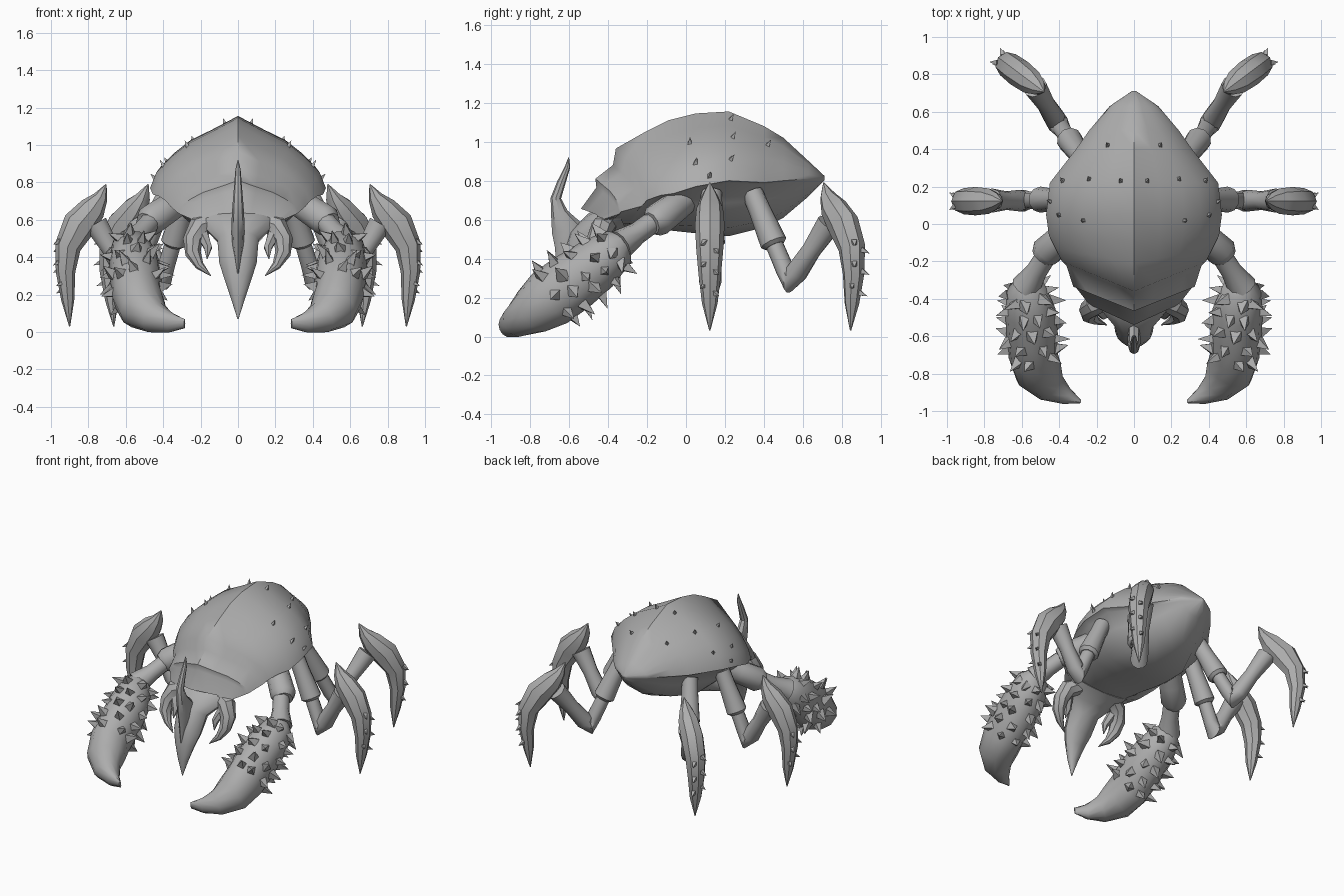
import bpy, bmesh, math, random
from mathutils import Vector
from mathutils.bvhtree import BVHTree

if "Cube" in bpy.data.objects:
    bpy.data.objects.remove(bpy.data.objects["Cube"])

random.seed(4)
GREY = bpy.data.materials.new("chitin grey")
GREY.diffuse_color = (0.42, 0.42, 0.42, 1)
GREY.use_nodes = True
GREY.node_tree.nodes["Principled BSDF"].inputs["Base Color"].default_value = GREY.diffuse_color


def finish(name, bm, mirror=False, angle=38):
    bmesh.ops.remove_doubles(bm, verts=bm.verts, dist=0.0005)
    bmesh.ops.recalc_face_normals(bm, faces=bm.faces)
    me = bpy.data.meshes.new(name)
    bm.to_mesh(me)
    bm.free()
    me.materials.append(GREY)
    ob = bpy.data.objects.new(name, me)
    bpy.context.collection.objects.link(ob)
    if mirror:
        ob.modifiers.new("Mirror", "MIRROR").use_mirror_merge = False
    bpy.ops.object.select_all(action='DESELECT')
    ob.select_set(True)
    bpy.context.view_layer.objects.active = ob
    bpy.ops.object.shade_smooth_by_angle(angle=math.radians(angle))
    return ob


def loft(bm, rings):
    vs = [[bm.verts.new(p) for p in r] for r in rings]
    n = len(rings[0])
    for a, b in zip(vs, vs[1:]):
        for i in range(n):
            j = (i + 1) % n
            bm.faces.new((a[i], a[j], b[j], b[i]))
    bm.faces.new(vs[0])
    bm.faces.new(vs[-1])


def frames(pts, side):
    """Cross-section axes along a path; the first radius lies along 'side'."""
    ps = [Vector(p[:3]) for p in pts]
    out = []
    for i, p in enumerate(ps):
        t = (ps[min(i + 1, len(ps) - 1)] - ps[max(i - 1, 0)]).normalized()
        u = (Vector(side) - t * t.dot(Vector(side))).normalized()
        out.append((p, u * pts[i][3], t.cross(u) * pts[i][-1]))
    return out


def tube(bm, pts, side=(0, 1, 0), n=10):
    fr = frames(pts, side)
    ang = [2 * math.pi * k / n for k in range(n)]
    loft(bm, [[p + u * math.cos(a) + v * math.sin(a) for a in ang] for p, u, v in fr])
    return fr


def spike(bm, base, direction, length, r, n=4):
    d = Vector(direction).normalized()
    b = Vector(base) - d * 0.012
    u = d.orthogonal().normalized()
    w = d.cross(u)
    ring = [bm.verts.new(b + (u * math.cos(k * 2 * math.pi / n)
                              + w * math.sin(k * 2 * math.pi / n)) * r) for k in range(n)]
    tip = bm.verts.new(b + d * (length + 0.012))
    for i in range(n):
        bm.faces.new((ring[i], ring[(i + 1) % n], tip))
    bm.faces.new(ring)


# Shell and belly: sections of y, bow, ridge height, half width, rim height, belly height
SECTIONS = [
    (0.71, 0, .825, .012, .815, .80), (0.63, 0, .90, .13, .81, .72),
    (0.50, 0, 1.02, .24, .80, .61), (0.40, 0, 1.08, .31, .79, .56),
    (0.22, 0, 1.155, .45, .80, .515), (0.05, 0, 1.145, .47, .77, .53),
    (-.09, .03, 1.11, .455, .735, .545), (-.21, .08, 1.05, .42, .725, .555),
    (-.36, .16, .965, .385, .70, .56), (-.375, .15, .88, .36, .67, .565),
    (-.465, .13, .81, .325, .64, .57), (-.46, .12, .765, .31, .63, .57),
    (-.54, .11, .655, .24, .60, .575)]
DOME = [(0, 1), (.3, .80), (.57, .63), (.76, .44), (.93, .22), (1, 0)]
bm = bmesh.new()
rings = []
for y, bow, zt, w, ze, zb in SECTIONS:
    half = [(u * w, y + bow * u, ze + (zt - ze) * f) for u, f in DOME]
    half += [(w * .9, y + bow * .9, ze - .012),
             (w * .76, y + bow * .76, ze + (zb - ze) * .4),
             (w * .5, y + bow * .5, ze + (zb - ze) * .85), (0, y, zb)]
    rings.append(half + [(-x, a, z) for x, a, z in half[-2:0:-1]])
loft(bm, rings)
bmesh.ops.recalc_face_normals(bm, faces=bm.faces)
tree = BVHTree.FromBMesh(bm)
finish("shell", bm, angle=52)

# Small thorns on the shell, set on its surface
bm = bmesh.new()
for x, y in [(.07, .23), (.24, .24), (.27, .02), (.14, .42), (.38, .23), (.40, .05),
             (.445, .12)]:
    hit, nor, *_ = tree.ray_cast(Vector((x, y, 2)), Vector((0, 0, -1)))
    if hit:
        spike(bm, hit, nor + Vector((0, .3, .5)), .035, .018)
finish("shell_thorns", bm, True)

# Head with a pointed snout
bm = bmesh.new()
tube(bm, [(0, -.34, .62, .24, .07), (0, -.45, .57, .19, .08), (0, -.52, .49, .11, .09),
          (0, -.58, .37, .10, .07), (0, -.61, .29, .075, .05), (0, -.63, .18, .038, .03),
          (0, -.64, .07, .003, .003)], (1, 0, 0), 12)
finish("head", bm)

# Thin upright nose horn
bm = bmesh.new()
tube(bm, [(0, -.602, .92, .002, .002), (0, -.608, .87, .014, .014), (0, -.64, .79, .02, .022),
          (0, -.668, .71, .027, .027), (0, -.650, .63, .033, .045), (0, -.605, .55, .035, .085),
          (0, -.605, .45, .03, .07), (0, -.65, .31, .004, .01)], (1, 0, 0), 8)
finish("nose_horn", bm)

# Hooked jaws with an inner tooth
bm = bmesh.new()
tube(bm, [(.14, -.40, .59, .055), (.21, -.43, .56, .06), (.243, -.46, .49, .052),
          (.24, -.49, .42, .042), (.205, -.515, .355, .024), (.145, -.54, .30, .002)], n=8)
tube(bm, [(.19, -.45, .52, .035), (.16, -.49, .45, .024), (.165, -.51, .39, .002)], n=6)
finish("jaw", bm, True)

# Front arms
bm = bmesh.new()
tube(bm, [(.30, .0, .71, .075), (.38, -.07, .655, .08), (.47, -.15, .595, .085),
          (.495, -.18, .58, .06)])
tube(bm, [(.45, -.14, .61, .055), (.52, -.25, .53, .057), (.58, -.34, .47, .08)])
finish("front_arm", bm, True)

# Heavy curved claws with a broad blunt end
CLAW = [(.585, -.31, .49, .05), (.575, -.35, .46, .105), (.555, -.46, .37, .135, .14),
        (.545, -.59, .275, .138, .155), (.54, -.70, .195, .132, .155),
        (.51, -.79, .13, .13, .125), (.445, -.87, .078, .09, .085),
        (.36, -.92, .05, .045, .055), (.285, -.95, .045, .008, .025)]
bm = bmesh.new()
fr = tube(bm, CLAW, (1, 0, 0), 12)
finish("claw", bm, True)

# Staggered rows of claw spikes
bm = bmesh.new()
for row in range(5):
    s = 1.2 + row * .62
    i, t = int(s), s - int(s)
    p, u, v = (a.lerp(b, t) for a, b in zip(fr[i], fr[i + 1]))
    for k in range(8):
        a = (k + .5 * (row % 2)) * math.pi / 4 + random.uniform(-.15, .15)
        out = u * math.cos(a) + v * math.sin(a)
        lean = Vector([random.uniform(-.04, .04) for _ in range(3)])
        spike(bm, p + out * .97, out + lean, random.uniform(.055, .08),
              random.uniform(.034, .044))
finish("claw_spikes", bm, True, 25)

# Walking legs: thigh, shin and an arched blade foot with barbs
FOOT = [(.705, .79, .003, .003), (.735, .72, .043, .04), (.777, .66, .068, .072),
        (.848, .575, .076, .09), (.91, .455, .07, .07), (.922, .32, .058, .052),
        (.91, .17, .04, .035), (.90, .03, .003, .003)]


def walking_leg(name, hip, mid, elbow, knee, origin, direction, stretch):
    hip, mid, elbow, knee = map(Vector, (hip, mid, elbow, knee))
    dx, dy = direction
    side = (-dy, dx, 0)

    def place(d, z):
        d = (d - .71) * stretch
        return (origin[0] + dx * d, origin[1] + dy * d, z)

    bm = bmesh.new()
    tube(bm, [(*hip, .055), (*hip.lerp(mid, .35), .057), (*mid, .07),
              (*mid.lerp(elbow, .08), .05)], side)
    tube(bm, [(*hip.lerp(mid, .9), .045), (*mid.lerp(elbow, .7), .048), (*elbow, .058),
              (*elbow.lerp(knee, .15), .058), (*elbow.lerp(knee, .55), .05), (*knee, .065)], side)
    finish(name + "_upper", bm, True)
    bm = bmesh.new()
    tube(bm, [(*place(d, z), a, b) for d, z, a, b in FOOT], side, 8)
    finish(name + "_foot", bm, True)
    bm = bmesh.new()
    for d, z in [(.962, .46), (.962, .35), (.945, .24)]:
        for s in (-1, 1):
            off = Vector(side) * s * .03
            spike(bm, Vector(place(d, z - .02 * s)) + off,
                  Vector((dx, dy, -.5)) + off * 22, .035, .02)
    finish(name + "_barbs", bm, True)


walking_leg("middle_leg", (.38, .13, .74), (.50, .13, .48), (.585, .125, .28), (.76, .125, .58),
            (.71, .122), (1, 0), 1)
walking_leg("rear_leg", (.27, .34, .74), (.345, .45, .48), (.405, .535, .28), (.53, .735, .58),
            (.485, .71), (.80, .60), 1.18)
